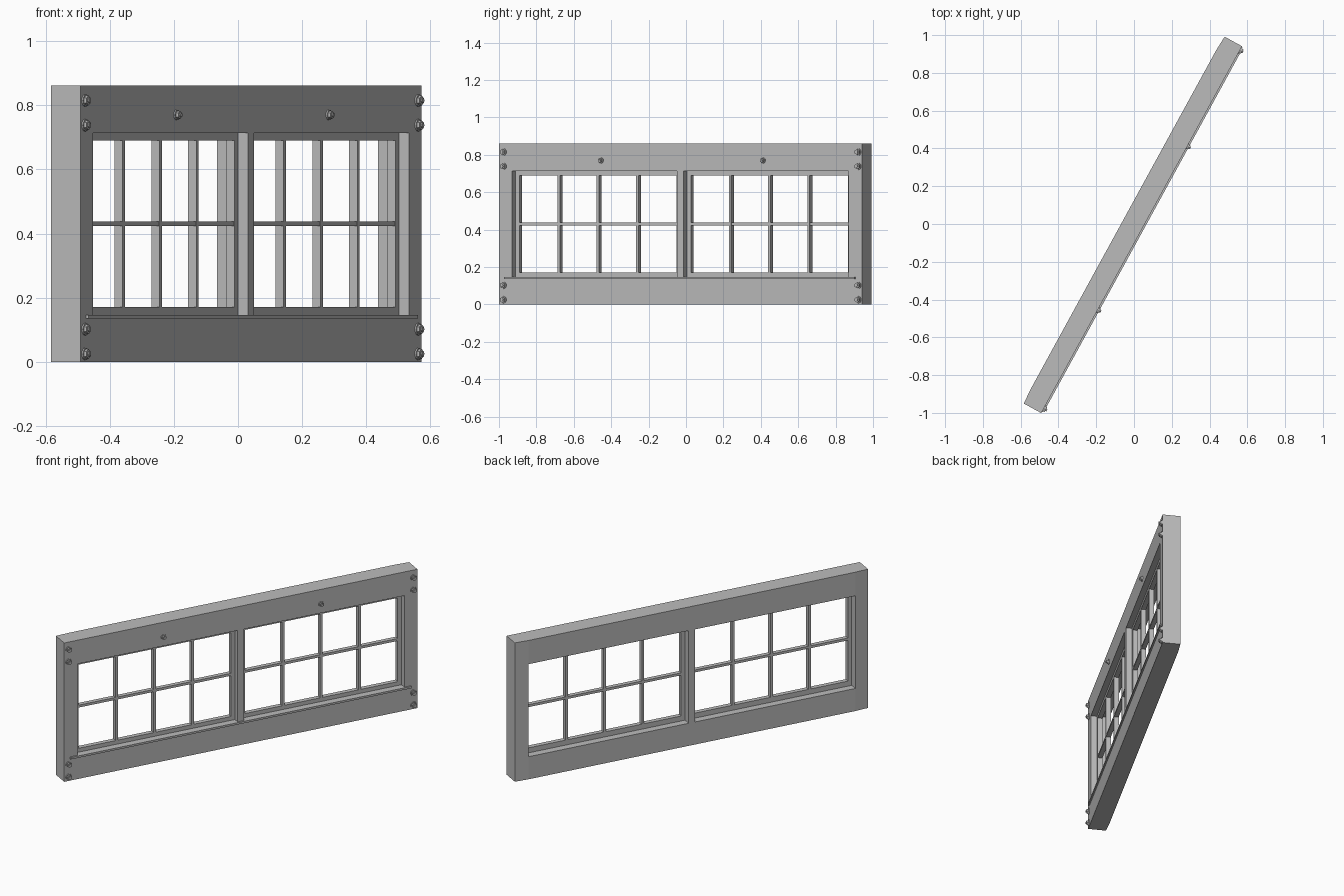
import bpy, bmesh, math
from mathutils import Matrix

cube = bpy.data.objects.get("Cube")
if cube:
    bpy.data.objects.remove(cube, do_unlink=True)

grey = bpy.data.materials.new("plain_grey")
grey.use_nodes = True
grey.diffuse_color = (0.5, 0.5, 0.5, 1)
grey.node_tree.nodes["Principled BSDF"].inputs["Base Color"].default_value = (0.5, 0.5, 0.5, 1)

# The wall is modelled along local x, facing local -y, then turned into place
PLACE = Matrix.Translation((-0.007, -0.004, 0)) @ Matrix.Rotation(math.radians(61.3), 4, 'Z')

HALF, OPEN = 1.107, 1.025        # half length of wall and of opening
FRONT, BACK = -0.054, 0.056      # wall faces
LOW, HIGH, TOP = 0.14, 0.714, 0.861
SASH_F, SASH_B = FRONT + 0.035, FRONT + 0.064


def finish(name, bm):
    bmesh.ops.recalc_face_normals(bm, faces=bm.faces)
    mesh = bpy.data.meshes.new(name)
    bm.to_mesh(mesh)
    bm.free()
    mesh.materials.append(grey)
    obj = bpy.data.objects.new(name, mesh)
    obj.matrix_world = PLACE
    bpy.context.collection.objects.link(obj)
    return obj


def add_box(bm, x0, x1, y0, y1, z0, z1):
    m = Matrix.Translation(((x0 + x1) / 2, (y0 + y1) / 2, (z0 + z1) / 2))
    bmesh.ops.create_cube(bm, size=1, matrix=m @ Matrix.Diagonal((x1 - x0, y1 - y0, z1 - z0, 1)))


def box(name, *dims):
    bm = bmesh.new()
    add_box(bm, *dims)
    return finish(name, bm)


# Horizontal boards, centre post and sill
box("bottom_board", -OPEN, OPEN, FRONT, BACK, 0, LOW)
box("top_board", -OPEN, OPEN, FRONT, BACK, HIGH, TOP)
box("centre_post", -0.02, 0.02, FRONT, BACK, LOW, HIGH)
box("sill_lip", -1.07, 1.067, FRONT - 0.009, FRONT + 0.002, 0.135, 0.147)
box("sill", -OPEN, OPEN, FRONT + 0.002, SASH_F, LOW, 0.147)

# End posts, slightly tapered at the back
for side, name in ((-1, "left_end_post"), (1, "right_end_post")):
    bm = bmesh.new()
    profile = [(OPEN, FRONT), (HALF, FRONT), (HALF, BACK - 0.005), (OPEN, BACK)]
    face = bm.faces.new([bm.verts.new((side * x, y, 0)) for x, y in profile])
    ext = bmesh.ops.extrude_face_region(bm, geom=[face])
    bmesh.ops.translate(bm, vec=(0, 0, TOP), verts=[g for g in ext["geom"] if isinstance(g, bmesh.types.BMVert)])
    finish(name, bm)

# Window sashes with glazing bars
STILE, BAR = 0.024, 0.0075
for name, x0, x1 in (("left_sash", -OPEN, -0.02), ("right_sash", 0.02, OPEN)):
    bm = bmesh.new()
    z0, z1 = LOW + 0.031, HIGH - STILE
    a, b = x0 + STILE, x1 - STILE
    add_box(bm, x0, a, SASH_F, SASH_B, LOW, HIGH)
    add_box(bm, b, x1, SASH_F, SASH_B, LOW, HIGH)
    add_box(bm, a, b, SASH_F, SASH_B, LOW, z0)
    add_box(bm, a, b, SASH_F, SASH_B, z1, HIGH)
    for i in (1, 2, 3):
        x = a + (b - a) * i / 4
        add_box(bm, x - BAR, x + BAR, SASH_F, SASH_B, z0, z1)
    mid = (z0 + z1) / 2
    add_box(bm, a, b, SASH_F + 0.001, SASH_B - 0.001, mid - BAR, mid + BAR)
    finish(name, bm)


# Bolts: washer, hexagonal nut and stub
def bolt(name, x, z, size):
    bm = bmesh.new()
    y = FRONT
    for sides, radius, depth in ((16, 1.0, 0.005), (6, 0.8, 0.009), (10, 0.4, 0.005)):
        m = Matrix.Translation((x, y - depth / 2, z)) @ Matrix.Rotation(math.pi / 2, 4, 'X')
        bmesh.ops.create_cone(bm, cap_ends=True, segments=sides, radius1=radius * size,
                              radius2=radius * size, depth=depth, matrix=m)
        y -= depth
    finish(name, bm)


for x in (-1.079, 1.083):
    for z in (0.025, 0.102, 0.738, 0.815):
        bolt("corner_bolt", x, z, 0.019)
for x in (-0.485, 0.503):
    bolt("top_bolt", x, 0.77, 0.016)
